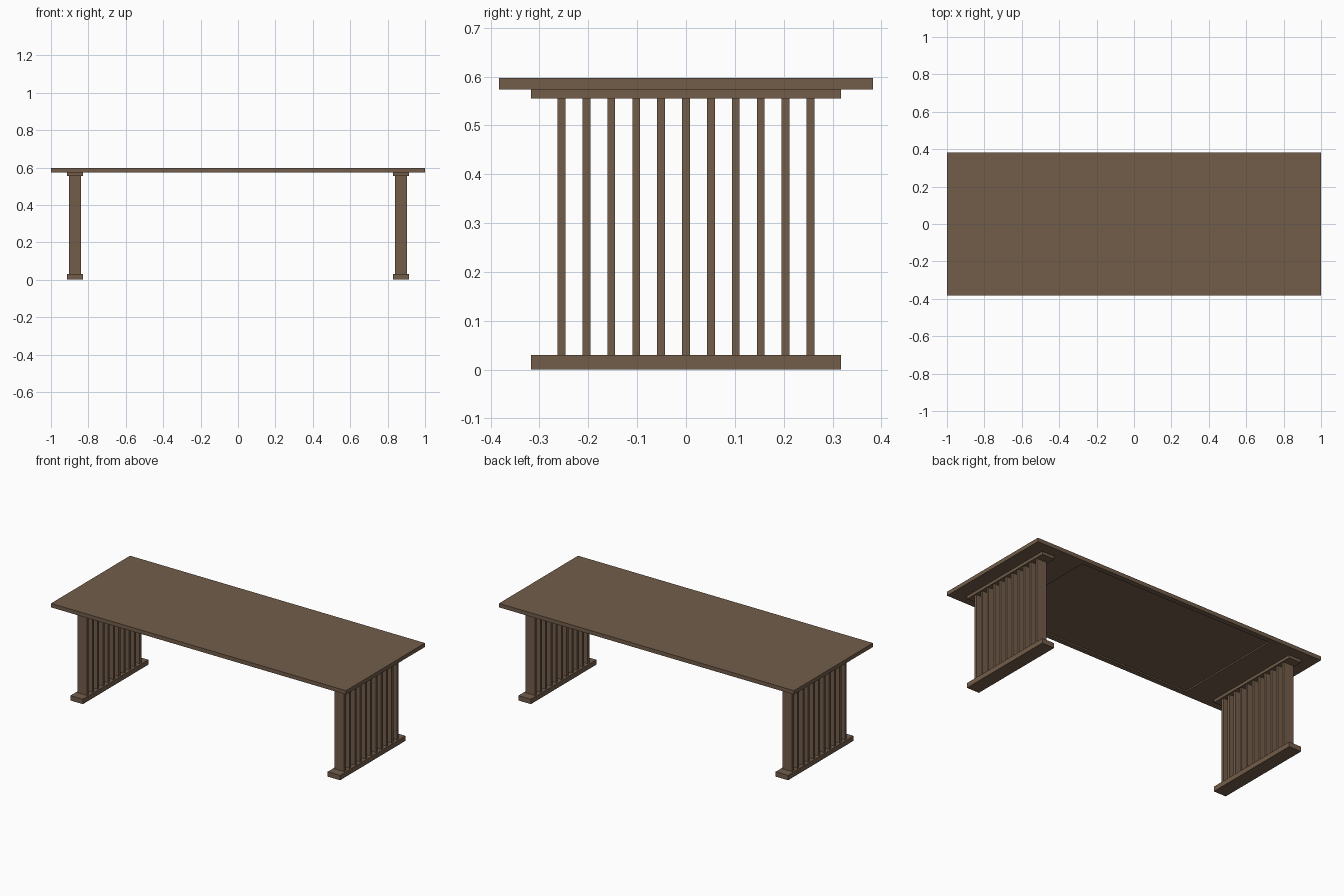
import bpy
import bmesh

cube = bpy.data.objects.get("Cube")
if cube:
    bpy.data.objects.remove(cube, do_unlink=True)

wood = bpy.data.materials.new("brown_wood")
wood.use_nodes = True
colour = (0.17, 0.11, 0.068, 1)
wood.diffuse_color = colour
wood.node_tree.nodes["Principled BSDF"].inputs["Base Color"].default_value = colour


def box(name, centre, size):
    """Flat-shaded box with its mesh placed about the object's centre."""
    bm = bmesh.new()
    bmesh.ops.create_cube(bm, size=1)
    bmesh.ops.scale(bm, vec=size, verts=bm.verts)
    mesh = bpy.data.meshes.new(name)
    bm.to_mesh(mesh)
    bm.free()
    mesh.materials.append(wood)
    obj = bpy.data.objects.new(name, mesh)
    obj.location = centre
    bpy.context.collection.objects.link(obj)
    return obj


# Table top, with a shallow rectangular recess underneath
TOP, UNDER = 0.597, 0.573
DEPTH = 0.765
top = box("table_top", (0, 0, (TOP + UNDER) / 2), (2, DEPTH, TOP - UNDER))
bm = bmesh.new()
bm.from_mesh(top.data)
bm.faces.ensure_lookup_table()
under = min(bm.faces, key=lambda f: f.calc_center_median().z)
bmesh.ops.inset_individual(bm, faces=[under], thickness=0.045)
for v in under.verts:
    v.co.x = 0.66 if v.co.x > 0 else -0.66
bmesh.ops.inset_individual(bm, faces=[under], thickness=0.0005)
for v in under.verts:
    v.co.z += 0.008
bm.to_mesh(top.data)
bm.free()

# Two slatted leg frames
LEG_X, RAIL_W, RAIL_L = 0.872, 0.084, 0.634
FOOT_TOP, CAP_BOTTOM = 0.03, 0.555
SLATS, PITCH = 11, 0.051
for side, sign in (("left", 1), ("right", -1)):
    x = sign * LEG_X
    box(side + "_foot_rail", (x, 0, FOOT_TOP / 2), (RAIL_W, RAIL_L, FOOT_TOP))
    box(side + "_cap_rail", (x, 0, (CAP_BOTTOM + UNDER) / 2),
        (RAIL_W, RAIL_L, UNDER - CAP_BOTTOM))
    for i in range(SLATS):
        y = (i - (SLATS - 1) / 2) * PITCH
        box(f"{side}_slat_{i + 1}", (x, y, (FOOT_TOP + CAP_BOTTOM) / 2),
            (0.065, 0.016, CAP_BOTTOM - FOOT_TOP))
